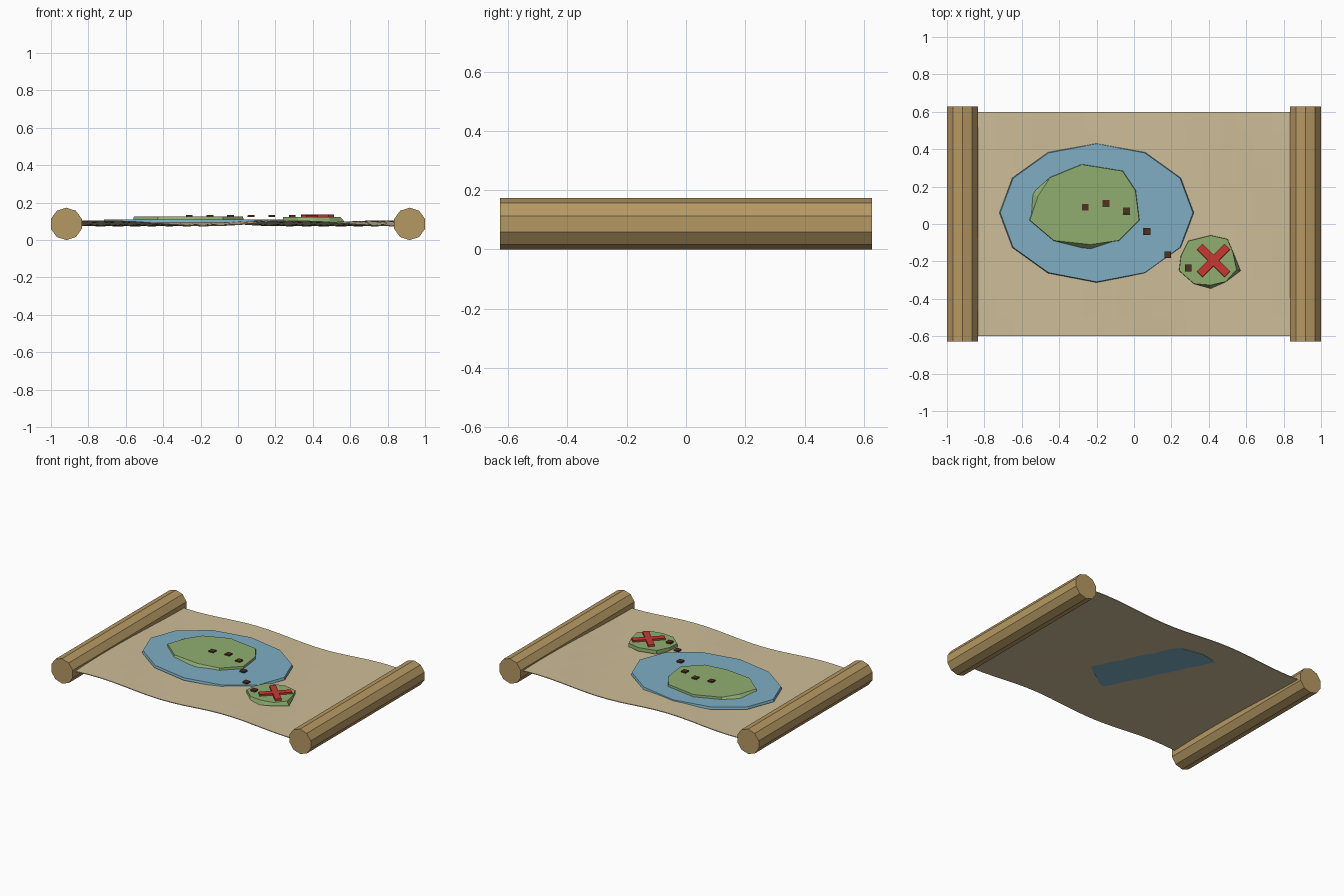
import bpy, bmesh, math
from mathutils import Vector

if "Cube" in bpy.data.objects:
    bpy.data.objects.remove(bpy.data.objects["Cube"], do_unlink=True)


def material(name, r, g, b):
    """Flat colour given in sRGB bytes, stored as linear values."""
    linear = [((c / 255 + 0.055) / 1.055) ** 2.4 for c in (r, g, b)] + [1]
    mat = bpy.data.materials.new(name)
    mat.use_nodes = True
    mat.diffuse_color = linear
    bsdf = mat.node_tree.nodes["Principled BSDF"]
    bsdf.inputs["Base Color"].default_value = linear
    bsdf.inputs["Roughness"].default_value = 0.9
    return mat


PARCHMENT = material("parchment", 206, 189, 152)
WOOD = material("roller tan", 182, 153, 99)
WATER = material("water blue", 126, 174, 196)
GRASS = material("island green", 144, 174, 112)
RED = material("marker red", 200, 56, 50)
BROWN = material("trail brown", 78, 50, 33)


def add_object(name, bm, mat):
    bmesh.ops.recalc_face_normals(bm, faces=bm.faces)
    mesh = bpy.data.meshes.new(name)
    bm.to_mesh(mesh)
    bm.free()
    mesh.materials.append(mat)
    obj = bpy.data.objects.new(name, mesh)
    bpy.context.collection.objects.link(obj)
    return obj


def slab(name, outline, z0, z1, mat, pulled=()):
    """Flat prism; top corners listed in pulled lean in towards the middle."""
    bm = bmesh.new()
    middle = sum((Vector(p) for p in outline), Vector((0, 0))) / len(outline)
    low = [bm.verts.new((x, y, z0)) for x, y in outline]
    high = []
    for i, p in enumerate(outline):
        top = Vector(p).lerp(middle, 0.13 if i in pulled else 0.01)
        high.append(bm.verts.new((top.x, top.y, z1)))
    bm.faces.new(low)
    bm.faces.new(high)
    for i in range(len(low)):
        j = (i + 1) % len(low)
        bm.faces.new((low[i], low[j], high[j], high[i]))
    return add_object(name, bm, mat)


def rectangle(cx, cy, length, width, angle=0):
    c, s = math.cos(angle), math.sin(angle)
    corners = [(-1, -1), (1, -1), (1, 1), (-1, 1)]
    return [(cx + (a * length * c - b * width * s) / 2,
             cy + (a * length * s + b * width * c) / 2) for a, b in corners]


# Ten-sided rollers at both ends
ROLL_R, ROLL_X = 0.0866, 0.9176
for side, name in ((-1, "right_roller"), (1, "left_roller")):
    bm = bmesh.new()
    rings = []
    for y in (-0.627, 0.627):
        ring = []
        for i in range(10):
            a = math.pi / 2 + i * math.tau / 10
            ring.append(bm.verts.new((side * ROLL_X + ROLL_R * math.cos(a), y,
                                      ROLL_R + ROLL_R * math.sin(a))))
        bm.faces.new(ring)
        rings.append(ring)
    for i in range(10):
        j = (i + 1) % 10
        bm.faces.new((rings[0][i], rings[0][j], rings[1][j], rings[1][i]))
    add_object(name, bm, WOOD)

# Gently rippled parchment sheet
bm = bmesh.new()
bmesh.ops.create_grid(bm, x_segments=20, y_segments=12, size=1)
for v in bm.verts:
    v.co.x *= ROLL_X
    v.co.y *= 0.6
    v.co.z = 0.089 + 0.013 * math.cos(6.3 * (v.co.x - 0.03 + 0.5 * v.co.y))
sheet = add_object("parchment_sheet", bm, PARCHMENT)
thick = sheet.modifiers.new("thickness", "SOLIDIFY")
thick.thickness = 0.005
thick.offset = 0

# Twelve-sided lake
lake = [(-0.2 + 0.52 * math.cos(i * math.tau / 12),
         0.06 + 0.373 * math.sin(i * math.tau / 12)) for i in range(12)]
slab("lake", lake, 0.094, 0.110, WATER)

# Islands
slab("large_island",
     [(-0.45, 0.25), (-0.28, 0.32), (-0.06, 0.285), (0.01, 0.18), (0.03, 0.02),
      (-0.08, -0.09), (-0.23, -0.14), (-0.43, -0.09), (-0.56, 0.02), (-0.55, 0.16)],
     0.105, 0.125, GRASS, pulled=(6, 9))
slab("small_island",
     [(0.29, -0.09), (0.41, -0.06), (0.5, -0.08), (0.53, -0.15), (0.57, -0.25),
      (0.49, -0.31), (0.41, -0.345), (0.32, -0.32), (0.24, -0.25), (0.25, -0.17)],
     0.098, 0.123, GRASS, pulled=(4, 6))

# Dotted trail
trail = [(-0.26, 0.09), (-0.15, 0.11), (-0.04, 0.07),
         (0.07, -0.04), (0.18, -0.165), (0.29, -0.235)]
for n, (x, y) in enumerate(trail, 1):
    slab(f"trail_mark_{n}", rectangle(x, y, 0.036, 0.036), 0.123, 0.133, BROWN)

# Crossed bars marking the spot
for name, turn, lift in (("cross_bar_a", 1, 0), ("cross_bar_b", -1, 0.0005)):
    slab(name, rectangle(0.425, -0.195, 0.21, 0.042, turn * math.pi / 4),
         0.121, 0.135 + lift, RED)
